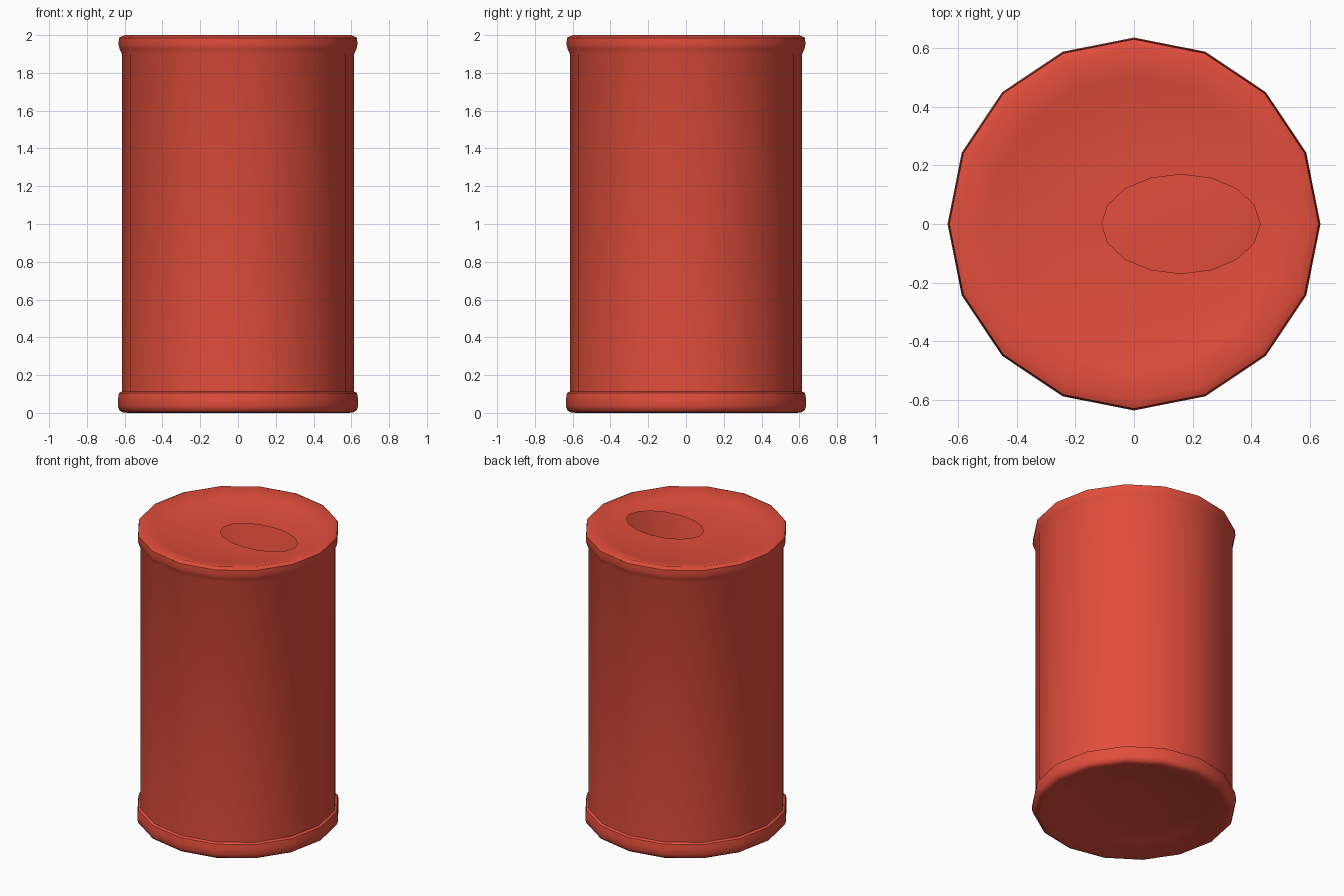
import bpy, bmesh, math

if "Cube" in bpy.data.objects:
    bpy.data.objects.remove(bpy.data.objects["Cube"])

SIDES = 16

# Can profile from the domed base up over the dished lid: (radius, z)
profile = [(0.26, 0.06), (0.45, 0.045), (0.585, 0.0), (0.612, 0.003), (0.628, 0.014),
           (0.636, 0.035), (0.636, 0.07), (0.630, 0.105), (0.615, 0.113),
           (0.615, 1.90), (0.626, 1.925), (0.633, 1.95),
           (0.630, 1.986), (0.60, 2.0), (0.50, 1.970)]

bm = bmesh.new()


def ring(rx, ry, z, cx=0.0):
    angles = [2 * math.pi * i / SIDES for i in range(SIDES)]
    return [bm.verts.new((cx + rx * math.cos(a), ry * math.sin(a), z)) for a in angles]


# Stacked rings, ending at the oval drinking hole in the lid
rings = [ring(r, r, z) for r, z in profile]
rings.append(ring(0.27, 0.169, 1.966, 0.16))

for low, high in zip(rings, rings[1:]):
    for i in range(SIDES):
        j = (i + 1) % SIDES
        bm.faces.new((low[i], low[j], high[j], high[i]))

# Recessed base; the can is an open, hollow shell at the hole
bm.faces.new(list(reversed(rings[0])))

mesh = bpy.data.meshes.new("can")
bm.to_mesh(mesh)
bm.free()
can = bpy.data.objects.new("can", mesh)
bpy.context.collection.objects.link(can)

# Red paint
paint = bpy.data.materials.new("red_paint")
paint.diffuse_color = (0.76, 0.075, 0.045, 1)
paint.use_nodes = True
paint.node_tree.nodes["Principled BSDF"].inputs["Base Color"].default_value = paint.diffuse_color
mesh.materials.append(paint)

# Smooth sides with crisp rim edges
bpy.context.view_layer.objects.active = can
can.select_set(True)
bpy.ops.object.shade_smooth_by_angle(angle=math.radians(45))
